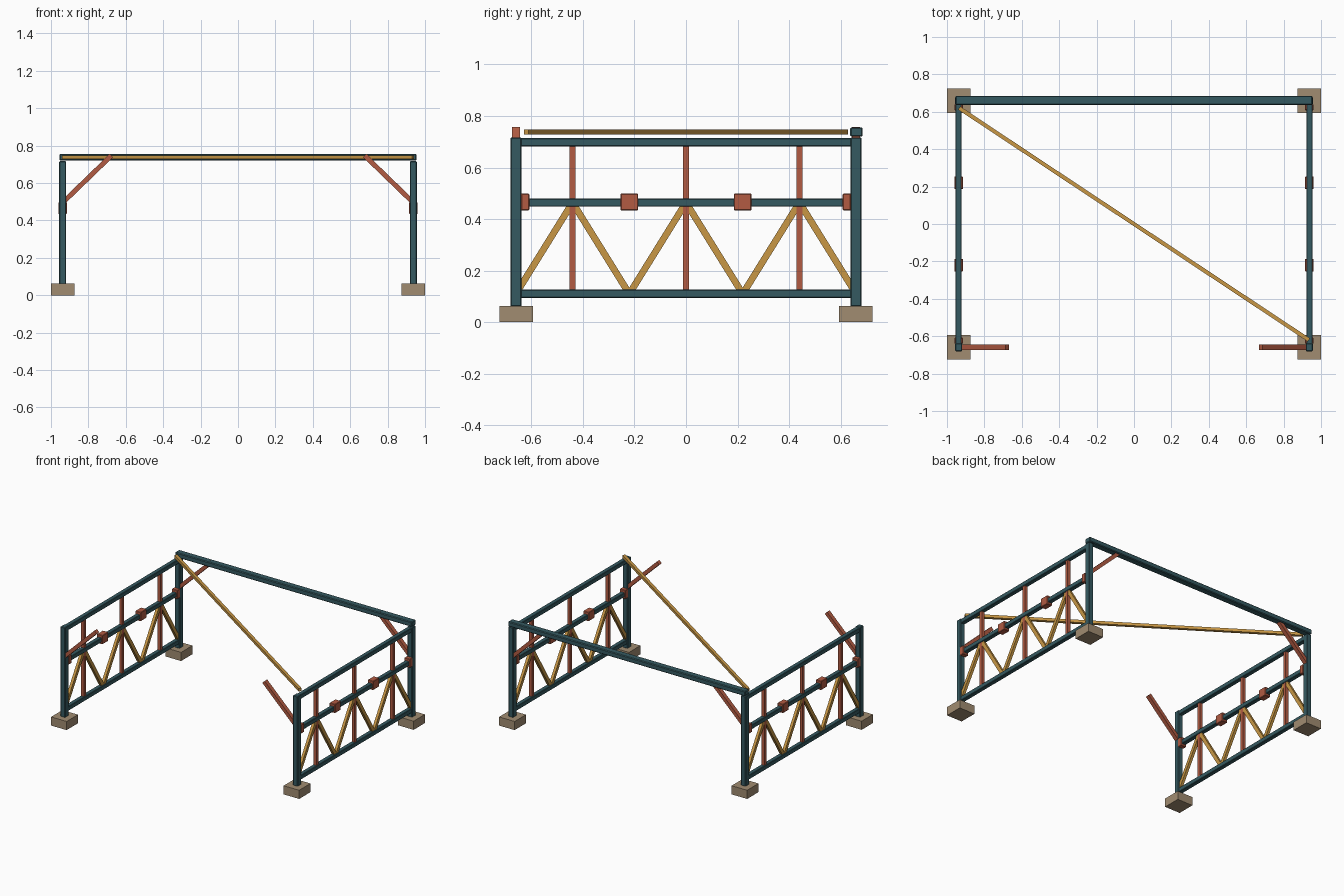
import bpy
import bmesh
from mathutils import Vector, Matrix

cube = bpy.data.objects.get("Cube")
if cube:
    bpy.data.objects.remove(cube, do_unlink=True)


def material(name, rgb):
    m = bpy.data.materials.new(name)
    m.use_nodes = True
    m.diffuse_color = (*rgb, 1)
    m.node_tree.nodes["Principled BSDF"].inputs["Base Color"].default_value = (*rgb, 1)
    return m


TEAL = material("dark teal steel", (0.036, 0.102, 0.12))
RED = material("rust red steel", (0.445, 0.105, 0.055))
GOLD = material("ochre bracing", (0.58, 0.31, 0.06))
STONE = material("tan concrete", (0.355, 0.262, 0.165))


def strut(name, a, b, width, depth, mat, bevel=0.0):
    """Rectangular bar from a to b; width lies across, depth lies upward."""
    a, b = Vector(a), Vector(b)
    axis = (b - a).normalized()
    up = Vector((0, 1, 0)) if abs(axis.z) > 0.99 else Vector((0, 0, 1))
    side = up.cross(axis).normalized()
    up = axis.cross(side)
    frame = Matrix((side, up, axis)).transposed().to_4x4()
    size = Matrix.Diagonal((width, depth, (b - a).length, 1))
    bm = bmesh.new()
    bmesh.ops.create_cube(bm, size=1, matrix=Matrix.Translation((a + b) / 2) @ frame @ size)
    if bevel:
        bmesh.ops.bevel(bm, geom=bm.edges[:], offset=bevel, segments=1, affect='EDGES')
    bmesh.ops.recalc_face_normals(bm, faces=bm.faces)
    mesh = bpy.data.meshes.new(name)
    bm.to_mesh(mesh)
    bm.free()
    mesh.materials.append(mat)
    obj = bpy.data.objects.new(name, mesh)
    bpy.context.collection.objects.link(obj)
    return obj


PX, PY = 0.9375, 0.659      # post centres
LOW, MID, TOP = 0.11, 0.464, 0.698   # rail heights
BAY = 0.44                  # spacing of the uprights

for s, side in ((-1, "right"), (1, "left")):
    x = s * PX
    for e, end in ((-1, "front"), (1, "back")):
        y = e * PY
        tag = f"{end}_{side}"
        # Footing, post and knee brace at each corner
        strut(f"footing_{tag}", (x, y, 0), (x, y, 0.063), 0.125, 0.13, STONE)
        strut(f"post_{tag}", (x, y, 0.06), (x, y, 0.717), 0.038, 0.043, TEAL, 0.004)
        strut(f"knee_brace_{tag}", (x, y, 0.495), (s * 0.677, y, 0.747),
              0.03, 0.026, RED)
        # Clamps on the middle rail
        for label, cy, length in (("post_clamp", 0.624, 0.032), ("rail_clamp", BAY / 2, 0.068)):
            strut(f"{label}_{tag}", (x, e * (cy - length / 2), MID + 0.002),
                  (x, e * (cy + length / 2), MID + 0.002), 0.045, 0.065, RED, 0.003)

    # Horizontal rails of the side frame
    for label, z in (("bottom_rail", LOW), ("middle_rail", MID), ("top_rail", TOP)):
        strut(f"{label}_{side}", (x, -PY, z), (x, PY, z), 0.032, 0.032, TEAL, 0.003)

    # Uprights
    for i in (-1, 0, 1):
        strut(f"upright_{side}_{i + 2}", (x, i * BAY, LOW), (x, i * BAY, TOP), 0.023, 0.023, RED)

    # Zigzag bracing under the middle rail
    nodes = [(x, i * BAY / 2, LOW if i % 2 else MID) for i in range(-3, 4)]
    for i, (a, b) in enumerate(zip(nodes, nodes[1:])):
        strut(f"zigzag_brace_{side}_{i + 1}", a, b, 0.02, 0.026, GOLD)

# Cross beam over the back posts
strut("back_beam", (-0.955, 0.661, 0.738), (0.955, 0.661, 0.738), 0.049, 0.036, TEAL, 0.005)

# Long diagonal tie across the open top
strut("diagonal_tie", (-0.935, 0.62, 0.738), (0.935, -0.62, 0.738), 0.021, 0.021, GOLD)
